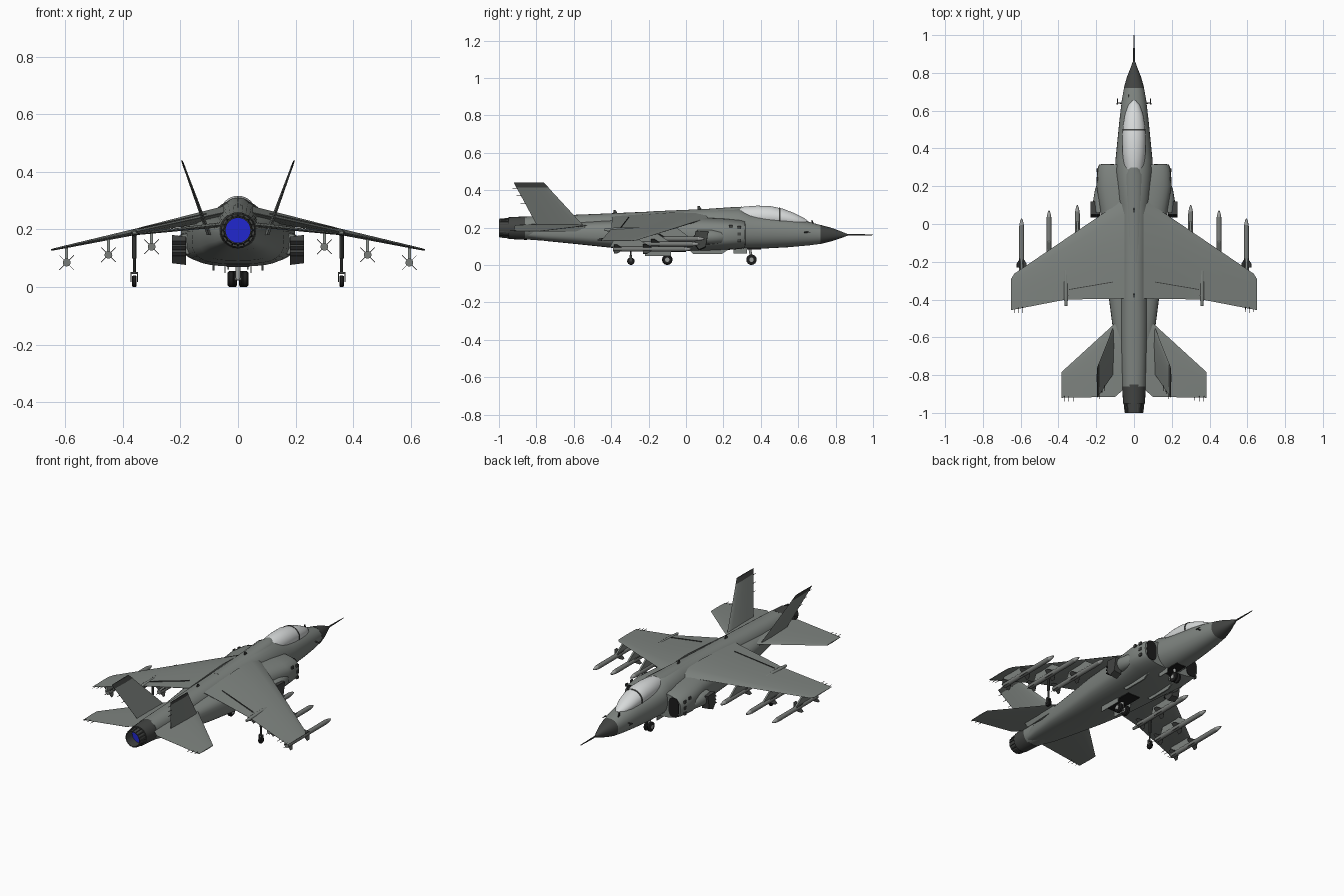
import bpy, bmesh, math
from mathutils import Vector as V

if "Cube" in bpy.data.objects:
    bpy.data.objects.remove(bpy.data.objects["Cube"])


def mat(name, r, g, b):
    m = bpy.data.materials.new(name)
    m.diffuse_color = (r, g, b, 1)
    m.use_nodes = True
    m.node_tree.nodes["Principled BSDF"].inputs["Base Color"].default_value = m.diffuse_color
    return m


GREY = mat("body_grey", .21, .23, .215)
DARK = mat("dark_grey", .055, .058, .055)
BLACK = mat("black", .012, .012, .012)
GLASS = mat("canopy_glass", .68, .70, .70)
BLUE = mat("exhaust_blue", .015, .02, .62)
STORE = mat("missile_grey", .19, .20, .19)
METAL = mat("metal_grey", .33, .34, .33)
MIRROR = (-1, 1)


def side(s):
    return "_left" if s < 0 else "_right"


def loft(name, rings, m, caps=True, close=False):
    """Skin a list of equal-length point rings."""
    bm = bmesh.new()
    vs = [[bm.verts.new(p) for p in r] for r in rings]
    n = len(vs[0])
    pairs = list(zip(vs, vs[1:])) + ([(vs[-1], vs[0])] if close else [])
    for a, b in pairs:
        for i in range(n):
            j = (i + 1) % n
            bm.faces.new((a[i], a[j], b[j], b[i]))
    if caps and not close:
        bm.faces.new(vs[0])
        bm.faces.new(vs[-1])
    bmesh.ops.recalc_face_normals(bm, faces=bm.faces)
    me = bpy.data.meshes.new(name)
    bm.to_mesh(me)
    bm.free()
    me.materials.append(m)
    ob = bpy.data.objects.new(name, me)
    bpy.context.collection.objects.link(ob)
    return ob


def section(y, hw, zb, zt, e=2.2, n=32, x=0):
    """Superellipse cross-section at y."""
    out = []
    for i in range(n):
        a = 2 * math.pi * i / n
        c, s = math.cos(a), math.sin(a)
        out.append(V((x + hw * math.copysign(abs(c) ** (2 / e), c), y,
                      (zb + zt) / 2 + (zt - zb) / 2 * math.copysign(abs(s) ** (2 / e), s))))
    return out


def tube(name, stops, m, n=12, close=False):
    """Round shape through (point, radius) stops along one straight axis."""
    d = next(V(q[0]) - V(stops[0][0]) for q in stops[1:] if V(q[0]) != V(stops[0][0])).normalized()
    u = d.orthogonal().normalized()
    w = d.cross(u)
    rings = [[V(p) + r * (u * math.cos(2 * math.pi * i / n) + w * math.sin(2 * math.pi * i / n))
              for i in range(n)] for p, r in stops]
    return loft(name, rings, m, close=close)


def slab(name, pts, off, m):
    """Polygon extruded both ways by off."""
    return loft(name, [[V(p) - V(off) for p in pts], [V(p) + V(off) for p in pts]], m)


def box(name, c, size, m):
    x, y, z = c
    a, b, h = (k / 2 for k in size)
    return slab(name, [(x - a, y - b, z), (x + a, y - b, z), (x + a, y + b, z), (x - a, y + b, z)], (0, 0, h), m)


FOIL = [(0, 0), (.04, .25), (.15, .42), (.4, .5), (.7, .28), (1, .03),
        (1, -.03), (.7, -.28), (.4, -.5), (.15, -.42), (.04, -.25)]


def surface(name, secs, axis, m):
    """Airfoil surface from (x, z, leading y, trailing y, thickness) stations."""
    rings = [[V((x, le + (te - le) * f, z)) + V(axis) * (t * h) for f, h in FOIL] for x, z, le, te, t in secs]
    return loft(name, rings, m)


# Fuselage, lower body with intakes, nose, canopy
loft("fuselage", [section(*k) for k in [
    (.72, .053, .113, .213), (.66, .064, .105, .23), (.55, .077, .095, .25), (.42, .09, .088, .265),
    (.34, .098, .086, .278), (.28, .1, .085, .303), (.1, .085, .09, .297), (-.2, .076, .1, .285),
    (-.5, .074, .112, .272), (-.7, .069, .125, .264), (-.86, .063, .137, .258)]], GREY)
loft("lower_body", [section(*k, 3) for k in [
    (.315, .185, .09, .235), (.29, .194, .085, .242), (.2, .2, .079, .25), (.08, .18, .072, .255),
    (-.2, .16, .08, .25), (-.4, .132, .092, .24), (-.6, .106, .113, .23), (-.75, .08, .128, .22),
    (-.86, .05, .145, .21)]], GREY)
loft("nose_cone", [section(*k) for k in [
    (.72, .054, .112, .214), (.78, .037, .127, .198), (.83, .017, .144, .179), (.86, .006, .155, .167)]], DARK)
tube("nose_probe", [((0, .85, .161), .005), ((0, .93, .161), .004), ((0, 1, .161), .002)], DARK, 8)
loft("canopy", [section(*k, 2) for k in [
    (.655, .008, .225, .233), (.63, .03, .2, .252), (.58, .048, .2, .277), (.52, .058, .2, .3),
    (.45, .062, .2, .315), (.38, .061, .2, .317), (.31, .054, .2, .312), (.25, .042, .2, .299)]], GLASS)
loft("canopy_frame", [section(*k, 2) for k in [(.504, .0605, .2, .3055), (.496, .0612, .2, .307)]], DARK)
loft("canopy_spine", [section(*k, 2) for k in [
    (.3, .03, .25, .3115), (.26, .052, .23, .31), (.1, .05, .23, .299), (-.2, .04, .23, .286)]], GREY)

# Tail shroud, open nozzle and exhaust disc
Z = .197
tube("tail_shroud", [((0, -.85, Z), .063), ((0, -.95, Z), .058), ((0, -.95, Z), .045), ((0, -.85, Z), .045)],
     DARK, 24, True)
tube("exhaust_nozzle", [((0, -.93, Z), .052), ((0, -1, Z), .047), ((0, -1, Z), .043), ((0, -.93, Z), .046)],
     DARK, 24, True)
tube("exhaust_disc", [((0, -.94, Z), .048), ((0, -.935, Z), .048)], BLUE, 24)
for i in range(16):
    a = 2 * math.pi * i / 16
    c, s = math.cos(a), math.sin(a)
    tube("nozzle_rib", [((.053 * c, -.94, Z + .053 * s), .004), ((.048 * c, -.998, Z + .048 * s), .003)], DARK, 4)

# Spine aerials and belly
for y, z in ((.07, .298), (-.38, .277)):
    slab("aerial", [(0, y + .02, z - .01), (0, y + .003, z + .017), (0, y - .008, z + .017), (0, y - .01, z - .01)],
         (.002, 0, 0), DARK)
slab("nose_aerial", [(-.028, .69, .21), (-.028, .675, .24), (-.028, .67, .24), (-.028, .67, .21)], (.002, 0, 0), BLACK)
box("nose_gear_well", (0, .33, .087), (.06, .14, .006), BLACK)
box("main_gear_well", (0, -.1, .0745), (.08, .2, .008), BLACK)

for s in MIRROR:
    e = side(s)
    # Intake mouths, cowl bulge and swivel nozzles
    loft("intake_mouth" + e, [section(y, .034, .105, .222, 3, 20, s * .14) for y in (.314, .318)], BLACK)
    loft("cowl_bulge" + e, [section(y, w, .15 - h, .15 + h, 2, 16, s * .175) for y, w, h in
                            ((.22, .01, .01), (.19, .03, .034), (.12, .042, .04), (.06, .04, .036))], GREY)
    slab("swivel_nozzle" + e, [(s * .205, .12, .175), (s * .205, .05, .178), (s * .205, .045, .11),
                               (s * .205, .07, .08), (s * .205, .105, .095)], (.024, 0, .003 * s), DARK)
    for k in range(3):
        slab("nozzle_vane" + e, [(s * .205, .045 + .001 * k, .12 + .02 * k), (s * .205, .034, .108 + .02 * k),
                                 (s * .205, .05, .112 + .02 * k)], (.024, 0, 0), BLACK)
    for y, z in ((.285, .2), (.285, .165), (.285, .13), (.24, .205)):
        box("auxiliary_door" + e, (s * .194, y, z), (.008, .018, .016), DARK)

    # Wings with flap track fairings and flap lines
    surface("wing" + e, [(s * .05, .258, .134, -.395, .046), (s * .2, .226, .031, -.397, .034),
                         (s * .36, .191, -.077, -.4, .022), (s * .635, .132, -.264, -.453, .008),
                         (s * .65, .129, -.29, -.456, .004)], (0, 0, 1), GREY)
    tube("gear_fairing" + e, [((s * .36, -.2, .191), .003), ((s * .36, -.25, .19), .011),
                              ((s * .36, -.38, .188), .012), ((s * .36, -.435, .188), .007)], GREY, 12)
    slab("flap_line" + e, [(s * .11, -.305, .255), (s * .345, -.345, .203), (s * .345, -.349, .202),
                           (s * .11, -.309, .254)], (0, 0, .002), DARK)
    for x in (.59, .61, .635):
        tube("wing_wick" + e, [((s * x, -.44, .139 - (x - .6) * .22), .002),
                               ((s * x, -.472, .139 - (x - .6) * .22), .001)], BLACK, 5)

    # Tailplanes
    surface("tailplane" + e, [(s * .06, .215, -.5, -.88, .018), (s * .1, .212, -.525, -.915, .016),
                              (s * .385, .18, -.785, -.92, .005)], (0, 0, 1), GREY)
    for x in (.32, .345, .37):
        tube("tailplane_wick" + e, [((s * x, -.91, .185), .002), ((s * x, -.94, .185), .001)], BLACK, 5)

    # Canted fins with dark tips
    surface("tail_fin" + e, [(s * .1, .18, -.52, -.78, .016), (s * .186, .415, -.737, -.907, .007)], (1, 0, 0), GREY)
    surface("fin_tip" + e, [(s * .186, .415, -.736, -.908, .008), (s * .195, .44, -.76, -.92, .005)], (1, 0, 0), DARK)
    for z in (.33, .37, .41):
        f = (z - .18) / .235
        p = V((s * (.1 + .086 * f), -.775 - .127 * f, z))
        tube("fin_wick" + e, [(p, .002), (p + V((0, -.028, 0)), .001)], BLACK, 5)

    # Missiles on pylons
    for x, z, y0, wz in ((.3, .14, .1, .2), (.45, .112, .072, .168), (.595, .085, .03, .136)):
        X = s * x
        y1 = y0 - .42
        tube("missile" + e, [((X, y0 - .035, z), .012), ((X, y0 - .05, z), .0135), ((X, y1, z), .0135)], STORE, 14)
        tube("missile_tip" + e, [((X, y0, z), .002), ((X, y0 - .012, z), .0075), ((X, y0 - .035, z), .012)], METAL, 14)
        ly = .134 - (x - .05) * .68
        slab("pylon" + e, [(X, ly + .05, z + .012), (X, ly - .015, wz), (X, ly - .15, wz), (X, ly - .17, z + .012)],
             (.005, 0, 0), GREY)
        for a in (45, 135, 225, 315):
            d = V((math.cos(math.radians(a)), 0, math.sin(math.radians(a))))
            t = V((-d.z, 0, d.x)) * .001
            for yf, r, c in ((y0 - .21, .036, .05), (y1 + .05, .034, .045)):
                o = V((X, yf, z))
                slab("missile_fin" + e, [o + d * .01, o + d * r + V((0, -.03, 0)), o + d * r + V((0, -c, 0)),
                                         o + d * .01 + V((0, -c, 0))], t, DARK)

    # Outrigger gear
    tube("outrigger_strut" + e, [((s * .36, -.295, .19), .008), ((s * .36, -.295, .1), .008),
                                 ((s * .36, -.295, .098), .005), ((s * .36, -.295, .045), .005)], DARK, 10)
    for k in MIRROR:
        box("outrigger_fork" + e, (s * .36 + k * .011, -.295, .034), (.003, .012, .032), DARK)
    box("outrigger_crown" + e, (s * .36, -.295, .049), (.025, .012, .006), DARK)
    tube("outrigger_wheel" + e, [((s * .36 - .008, -.295, .02), .017), ((s * .36 - .004, -.295, .02), .02),
                                 ((s * .36 + .004, -.295, .02), .02), ((s * .36 + .008, -.295, .02), .017)], BLACK, 16)

    # Fuselage wheels, doors, strakes and nose vanes
    for name, y, x, w in (("main_wheel", -.1, .024, .012), ("nose_wheel", .35, .012, .008)):
        tube(name + e, [((s * x - w, y, .028), .022), ((s * x - w * .6, y, .028), .028),
                        ((s * x + w * .6, y, .028), .028), ((s * x + w, y, .028), .022)], BLACK, 20)
        tube(name + "_hub" + e, [((s * x - w - .001, y, .028), .012), ((s * x + w + .001, y, .028), .012)], METAL, 12)
    box("main_gear_door" + e, (s * .045, -.15, .066), (.004, .14, .034), GREY)
    box("nose_gear_door" + e, (s * .034, .29, .078), (.004, .07, .034), GREY)
    slab("belly_strake" + e, [(s * .085, .23, .085), (s * .085, .19, .058), (s * .085, .04, .058),
                              (s * .085, .01, .085)], (.004, 0, 0), GREY)
    tube("nose_vane_arm" + e, [((s * .06, .64, .175), .004), ((s * .088, .64, .175), .003)], DARK, 6)
    tube("nose_vane" + e, [((s * .088, .632, .175), .004), ((s * .088, .665, .175), .002)], DARK, 6)

# Central gear struts
tube("main_strut", [((0, -.1, .09), .01), ((0, -.1, .028), .008)], METAL, 12)
tube("nose_strut", [((0, .34, .1), .008), ((0, .35, .028), .007)], METAL, 12)
for n, y, w in (("main_axle", -.1, .03), ("nose_axle", .35, .014)):
    tube(n, [((-w, y, .028), .005), ((w, y, .028), .005)], METAL, 8)

# Smooth shading with sharp edges kept
for o in bpy.context.collection.objects:
    o.select_set(True)
    bpy.context.view_layer.objects.active = o
bpy.ops.object.shade_smooth_by_angle(angle=math.radians(35))
